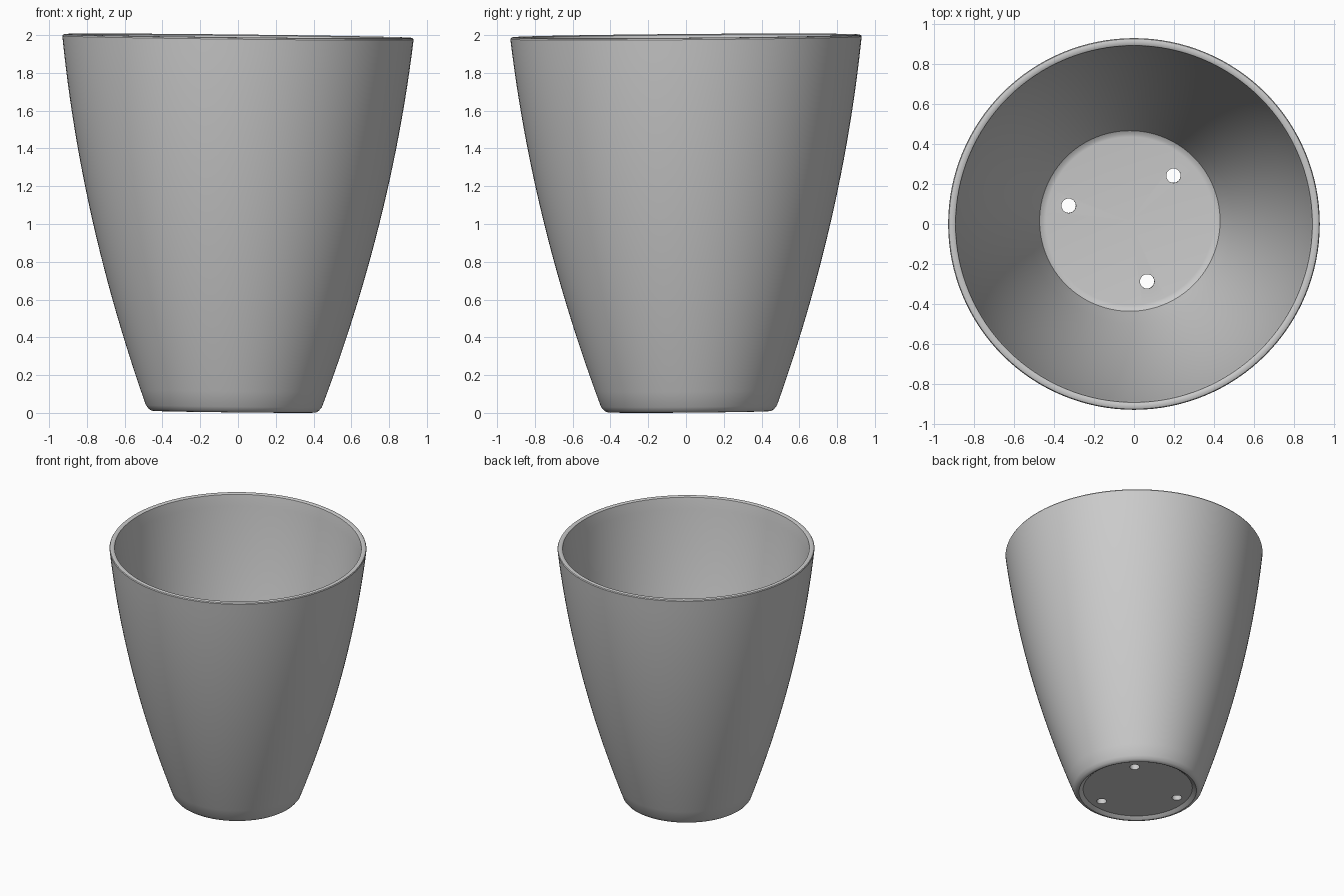
import bpy, bmesh, math
from mathutils import Matrix, Vector

cube = bpy.data.objects.get("Cube")
if cube:
    bpy.data.objects.remove(cube, do_unlink=True)

SEGMENTS = 128
WALL = 0.038
FLOOR = 0.09

grey = bpy.data.materials.new("matte grey")
grey.use_nodes = True
colour = (0.6, 0.6, 0.6, 1)
grey.diffuse_color = colour
grey.node_tree.nodes["Principled BSDF"].inputs["Base Color"].default_value = colour


def wall_radius(z):
    # outer wall: flares quickly at the foot, then straightens to the rim
    t = z / 1.98
    return 0.455 + 0.73 * t - 0.255 * t * t


# profile from the underside, up the outside, over the rim and down inside
heights = [0.03 + 1.95 * i / 24 for i in range(25)]
profile = [(0, 0.02), (0.395, 0.02), (0.41, 0.008), (0.425, 0), (0.438, 0.002), (0.45, 0.01)]
profile += [(wall_radius(z), z) for z in heights]
profile += [(0.926, 1.987), (0.918, 1.99), (0.902, 1.99), (0.893, 1.985)]
profile += [(wall_radius(z) - WALL, z) for z in reversed(heights) if z > FLOOR + 0.03]
profile += [(wall_radius(FLOOR) - WALL + 0.002, FLOOR + 0.012), (0.435, FLOOR + 0.002),
            (0.42, FLOOR), (0, FLOOR)]

bm = bmesh.new()
verts = [bm.verts.new((r, 0, z)) for r, z in profile]
edges = [bm.edges.new(pair) for pair in zip(verts, verts[1:])]
bmesh.ops.spin(bm, geom=verts + edges, axis=(0, 0, 1), cent=(0, 0, 0),
               angle=math.tau, steps=SEGMENTS, use_duplicate=False)
bmesh.ops.remove_doubles(bm, verts=bm.verts, dist=0.0005)
bmesh.ops.recalc_face_normals(bm, faces=bm.faces)
mesh = bpy.data.meshes.new("plant_pot")
bm.to_mesh(mesh)
bm.free()
mesh.materials.append(grey)
pot = bpy.data.objects.new("plant_pot", mesh)
bpy.context.collection.objects.link(pot)

# three drainage holes through the floor
bm = bmesh.new()
for i in range(3):
    a = math.radians(46 + 120 * i)
    place = Matrix.Translation((0.315 * math.cos(a), 0.315 * math.sin(a), 0.05))
    bmesh.ops.create_cone(bm, cap_ends=True, segments=24, radius1=0.036,
                          radius2=0.036, depth=0.2, matrix=place)
hole_mesh = bpy.data.meshes.new("drain_hole_cutter")
bm.to_mesh(hole_mesh)
bm.free()
hole_mesh.materials.append(grey)
cutter = bpy.data.objects.new("drain_hole_cutter", hole_mesh)
cutter.hide_render = True
bpy.context.collection.objects.link(cutter)

cut = pot.modifiers.new("drain holes", "BOOLEAN")
cut.operation = "DIFFERENCE"
cut.solver = "EXACT"
cut.object = cutter
bpy.context.view_layer.objects.active = pot
pot.select_set(True)
bpy.ops.object.modifier_apply(modifier=cut.name)
bpy.data.objects.remove(cutter, do_unlink=True)

# the pot leans very slightly, with its rim centred
lean = Vector((0.011, -0.008, 1)).normalized()
tilt = Vector((0, 0, 1)).rotation_difference(lean).to_matrix().to_4x4()
pot.data.transform(Matrix.Translation((-0.022, 0.016, 0.006)) @ tilt)
bpy.ops.object.shade_smooth_by_angle(angle=math.radians(35))
